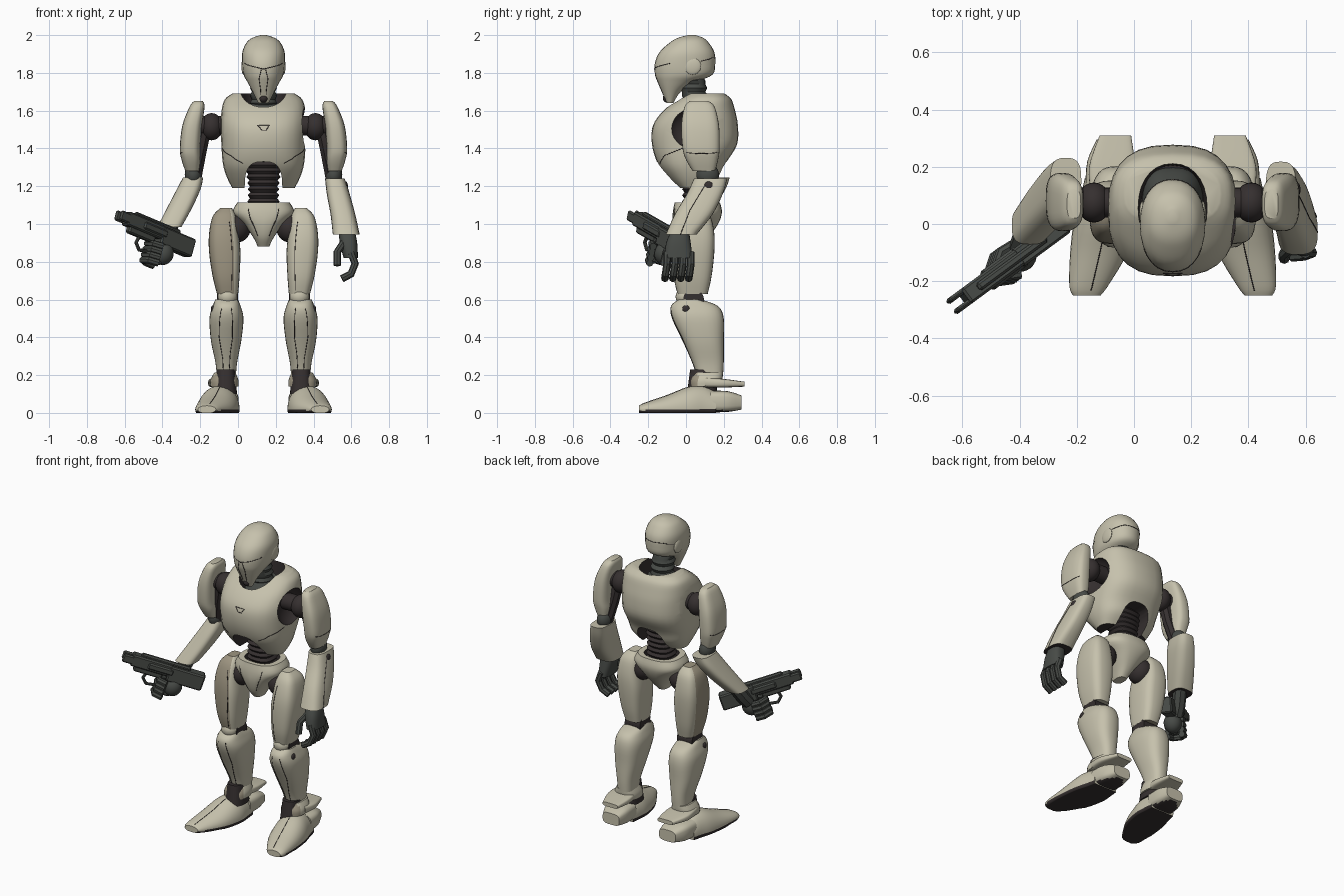
import bpy, bmesh, math
from mathutils import Matrix, Vector

start_cube = bpy.data.objects.get("Cube")
if start_cube:
    bpy.data.objects.remove(start_cube, do_unlink=True)


def material(name, colour):
    mat = bpy.data.materials.new(name)
    mat.use_nodes = True
    mat.diffuse_color = (*colour, 1)
    mat.node_tree.nodes["Principled BSDF"].inputs["Base Color"].default_value = (*colour, 1)
    return mat


ARMOUR = material("pale armour", (.565, .535, .415))
TAN = material("weathered tan", (.34, .3, .22))
JOINT = material("dark joint", (.036, .029, .029))
METAL = material("gun metal", (.064, .07, .063))

# The body stands off centre because of the outstretched weapon
CENTRE = Matrix.Translation((.135, 0, 0))
LEFT, RIGHT = CENTRE, CENTRE @ Matrix.Diagonal((-1, 1, 1, 1))
SIDES = (("left", LEFT), ("right", RIGHT))


def shade(mesh):
    mesh.shade_smooth()
    mesh.set_sharp_from_angle(angle=math.radians(35))


def finish(name, bm, mats, frame):
    bm.transform(frame)
    bmesh.ops.recalc_face_normals(bm, faces=bm.faces)
    mesh = bpy.data.meshes.new(name)
    bm.to_mesh(mesh)
    bm.free()
    for mat in mats:
        mesh.materials.append(mat)
    shade(mesh)
    ob = bpy.data.objects.new(name, mesh)
    bpy.context.collection.objects.link(ob)
    return ob


def smooth_rings(rings, steps):
    pts = [Vector(r) for r in rings]
    ext = [pts[0]] + pts + [pts[-1]]
    for a, b, c, d in zip(ext, ext[1:], ext[2:], ext[3:]):
        for k in range(steps):
            t = k / steps
            yield (b * 2 + (c - a) * t + (a * 2 - b * 5 + c * 4 - d) * t ** 2
                   + (b * 3 - a - c * 3 + d) * t ** 3) * .5
    yield pts[-1]


AXES = {"z": lambda a, b, c: (a, b, c), "y": lambda a, b, c: (a, c, b), "x": lambda a, b, c: (c, a, b)}


def loft(name, rings, mats, frame=LEFT, axis="z", power=2.6, sides=28, steps=4):
    """Skin rings of (centre a, centre b, position, radius a, radius b)."""
    bm, loops = bmesh.new(), []
    bend = lambda v: math.copysign(abs(v) ** (2 / power), v)
    for a, b, c, ra, rb in smooth_rings(rings, steps):
        angles = [math.tau * j / sides for j in range(sides)]
        loops.append([bm.verts.new(AXES[axis](a + ra * bend(math.cos(w)), b + rb * bend(math.sin(w)), c))
                      for w in angles])
    for low, high in zip(loops, loops[1:]):
        for j in range(sides):
            k = (j + 1) % sides
            bm.faces.new((low[j], low[k], high[k], high[j]))
    bm.faces.new(loops[0])
    bm.faces.new(loops[-1])
    return finish(name, bm, mats, frame)


def ball(name, centre, radii, mats, frame=LEFT):
    bm = bmesh.new()
    bmesh.ops.create_uvsphere(bm, u_segments=24, v_segments=14, radius=1,
                              matrix=Matrix.Translation(centre) @ Matrix.Diagonal((*radii, 1)))
    return finish(name, bm, mats, frame)


def box(name, centre, size, mats, frame=LEFT):
    bm = bmesh.new()
    bmesh.ops.create_cube(bm, size=1, matrix=Matrix.Translation(centre) @ Matrix.Diagonal((*size, 1)))
    bmesh.ops.bevel(bm, geom=bm.edges[:], offset=.008, segments=1, affect="EDGES")
    return finish(name, bm, mats, frame)


def evaluated_mesh(ob):
    bpy.context.view_layer.update()
    return bpy.data.meshes.new_from_object(ob.evaluated_get(bpy.context.evaluated_depsgraph_get()))


def tube(name, points, radius, mat, frame=LEFT):
    curve = bpy.data.curves.new(name, "CURVE")
    curve.dimensions = "3D"
    curve.bevel_depth, curve.bevel_resolution, curve.use_fill_caps = radius, 2, True
    line = curve.splines.new("POLY")
    line.points.add(len(points) - 1)
    for point, co in zip(line.points, points):
        point.co = (*(frame @ Vector(co)), 1)
    path = bpy.data.objects.new(name, curve)
    bpy.context.collection.objects.link(path)
    mesh = evaluated_mesh(path)
    bpy.data.objects.remove(path, do_unlink=True)
    mesh.materials.clear()
    mesh.materials.append(mat)
    shade(mesh)
    ob = bpy.data.objects.new(name, mesh)
    bpy.context.collection.objects.link(ob)


def seam(name, target, points, frame=LEFT, steps=6):
    """Thin dark panel line laid on the surface of a part."""
    bpy.context.view_layer.update()
    ends = [frame @ Vector(p) for p in points]
    path = [a.lerp(b, k / steps) for a, b in zip(ends, ends[1:]) for k in range(steps)] + [ends[-1]]
    tube(name, [target.closest_point_on_mesh(p)[1] for p in path], .002, JOINT, Matrix())


def paint(ob, index, rule):
    for face in ob.data.polygons:
        if rule(face.center, face.normal):
            face.material_index = index


def cut(target, cutter):
    paint(cutter, 1, lambda c, n: True)
    mod = target.modifiers.new("opening", "BOOLEAN")
    mod.operation, mod.solver, mod.object = "DIFFERENCE", "EXACT", cutter
    mesh = evaluated_mesh(target)
    target.modifiers.clear()
    target.data = mesh
    shade(mesh)
    bpy.data.objects.remove(cutter, do_unlink=True)


SHELL = [ARMOUR, JOINT]

# Chest shell with openings for neck, waist and arms
chest = loft("chest_shell", [
    (0, .04, 1.19, .165, .08), (0, .04, 1.25, .195, .14), (0, .03, 1.32, .215, .18),
    (0, .045, 1.42, .223, .225), (0, .05, 1.52, .226, .225), (0, .07, 1.6, .222, .19),
    (0, .1, 1.66, .205, .14), (0, .105, 1.69, .165, .1)], SHELL)
paint(chest, 1, lambda c, n: n.z < -.9)
cut(chest, loft("neck_cutter", [(0, .055, 1.53, .11, .15), (0, .055, 1.8, .128, .16)], SHELL, steps=1, power=2.2))
cut(chest, loft("waist_cutter", [(0, 1.18, -.4, .1, .15), (0, 1.18, .5, .1, .15)], SHELL, axis="y", steps=1, power=3))
for side, frame in SIDES:
    cut(chest, ball("arm_cutter", (.242, .05, 1.507), (.087, .14, .115), SHELL, frame))
    seam(side + "_chest_seam", chest, [(.12, -.18, 1.3), (.18, -.12, 1.36), (.22, -.02, 1.4)], frame)
seam("chest_badge", chest, [(-.035, -.2, 1.535), (.035, -.2, 1.535), (.015, -.2, 1.5),
                            (-.01, -.2, 1.5), (-.035, -.2, 1.535)], steps=3)

# Head, ears and face lines
head = loft("head", [
    (0, -.085, 1.64, .028, .018), (0, -.078, 1.7, .057, .05), (0, -.05, 1.75, .084, .1),
    (0, -.012, 1.79, .105, .152), (0, -.005, 1.85, .113, .16), (0, .005, 1.91, .112, .145),
    (0, .017, 1.96, .09, .103), (0, .024, 1.985, .06, .068), (0, .03, 2, .015, .02)], [ARMOUR], power=2.2)
ball("mouth_vent", (0, -.096, 1.666), (.024, .027, .025), [JOINT])
for side, frame in SIDES:
    ball(side + "_ear_disc", (.105, .035, 1.835), (.012, .045, .045), [ARMOUR], frame)
    seam(side + "_brow_line", head, [(0, -.2, 1.82), (.07, -.16, 1.835), (.11, -.09, 1.85)], frame)
    seam(side + "_face_line", head, [(.016, -.2, 1.82), (.03, -.19, 1.75), (.022, -.15, 1.67)], frame)
    seam(side + "_skull_line", head, [(.11, .08, 1.86), (.07, .16, 1.88), (0, .2, 1.88)], frame)

# Ribbed neck and waist
loft("neck_base", [(0, .06, 1.5, .11, .14), (0, .07, 1.56, .1, .12), (0, .07, 1.64, .07, .075)], [METAL])
loft("neck", [(0, .06 - .01 * (i // 3), 1.58 + .02 * i, .062 + .01 * (i % 2), .062 + .01 * (i % 2))
              for i in range(11)], [METAL], steps=1, power=2)
loft("waist", [(0, .06, 1.04 + .016 * i, .07 + .013 * (i % 2) + .0003 * (i - 8) ** 2, .068 + .013 * (i % 2))
               for i in range(21)], [JOINT], steps=1)

# Pelvis
pelvis = loft("pelvis", [
    (0, .03, .88, .03, .045), (0, .035, .93, .055, .085), (0, .05, 1, .105, .12),
    (0, .06, 1.06, .162, .13), (0, .06, 1.115, .138, .12)], SHELL)
cut(pelvis, loft("pelvis_cutter", [(0, .06, 1.05, .095, .085), (0, .06, 1.2, .11, .1)], SHELL, steps=1))

for side, frame in SIDES:
    seam(side + "_pelvis_line", pelvis, [(.09, -.1, 1.09), (.075, -.1, 1), (.045, -.08, .92)], frame)

    # Hip, thigh and knee
    ball(side + "_hip_joint", (.14, .05, .98), (.072, .078, .078), [JOINT], frame)
    thigh = loft(side + "_thigh", [
        (.198, .05, 1.085, .03, .04), (.207, .05, 1.04, .062, .08), (.21, .045, .95, .078, .105),
        (.205, .04, .85, .083, .11), (.198, .035, .72, .071, .1), (.19, .035, .63, .056, .08)],
        [ARMOUR, TAN], frame, power=3.2)
    if side == "right":
        paint(thigh, 1, lambda c, n: n.x < .4 and n.y < .2)
    seam(side + "_thigh_line", thigh, [(.165, -.09, 1.03), (.155, -.1, .85), (.16, -.08, .64)], frame)
    loft(side + "_knee", [(.04, .6, .135, .055, .055), (.04, .6, .245, .055, .055)], [JOINT], frame, "x", 2, steps=1)
    ball(side + "_knee_cap", (.19, -.005, .615), (.052, .05, .05), [ARMOUR], frame)

    # Shin and ankle
    shin = loft(side + "_shin", [
        (.195, .02, .6, .06, .06), (.195, .045, .565, .074, .125), (.196, .063, .5, .09, .137),
        (.198, .091, .38, .08, .109), (.197, .116, .27, .058, .084), (.197, .126, .2, .051, .07)],
        SHELL, frame)
    seam(side + "_shin_line_inner", shin, [(.165, -.1, .56), (.165, -.02, .4), (.18, .03, .22)], frame)
    seam(side + "_shin_line_outer", shin, [(.23, -.1, .56), (.235, -.02, .4), (.215, .03, .22)], frame)
    ball(side + "_shin_bolt", (.268, 0, .55), (.01, .02, .02), [JOINT], frame)
    loft(side + "_ankle_joint", [(.2, .085, .1, .06, .08), (.2, .09, .23, .048, .068)], [JOINT], frame, steps=1)
    cuff = loft(side + "_ankle_cuff", [(.207, .1, .14, .074, .076), (.207, .108, .175, .074, .084),
                                       (.204, .118, .215, .055, .078)], [ARMOUR, TAN], frame)
    paint(cuff, 1, lambda c, n: n.y < -.35)

    # Foot with dark sole, heel block and heel plate
    foot = loft(side + "_foot", [
        (.3, .018, -.25, .048, .02), (.293, .018, -.215, .068, .036), (.258, .018, -.1, .1, .075),
        (.236, .018, .02, .108, .122), (.226, .02, .1, .095, .122), (.222, .02, .16, .085, .09)],
        SHELL, frame, "y", 2.1)
    for vert in foot.data.vertices:
        vert.co.z = max(vert.co.z, 0)
    heel = loft(side + "_heel", [(.22, .06, .13, .085, .057), (.215, .06, .22, .083, .055),
                                 (.205, .055, .295, .06, .037)], SHELL, frame, "y", 3.6)
    for part in (foot, heel):
        paint(part, 1, lambda c, n: c.z < .014)
    seam(side + "_toe_line", foot, [(.285, -.24, .06), (.25, -.1, .12), (.23, 0, .16)], frame)
    loft(side + "_heel_plate", [(.215, .162, .1, .07, .028), (.212, .157, .2, .08, .023),
                                (.2, .152, .31, .055, .013)], [ARMOUR], frame, "y", 4)

    # Shoulder, upper arm and elbow
    loft(side + "_shoulder_axle", [(.075, 1.52, .12, .052, .052), (.075, 1.52, .36, .052, .052)],
         [JOINT], frame, "x", 2, steps=1)
    ball(side + "_shoulder_joint", (.275, .075, 1.515), (.06, .07, .072), [JOINT], frame)
    upper = loft(side + "_upper_arm", [
        (.345, .07, 1.65, .024, .05), (.352, .072, 1.62, .04, .08), (.378, .075, 1.52, .052, .1),
        (.389, .08, 1.4, .054, .098), (.384, .085, 1.34, .05, .085), (.378, .095, 1.28, .036, .06)],
        [ARMOUR], frame, power=3)
    seam(side + "_arm_line", upper, [(.45, -.02, 1.375), (.46, .08, 1.37), (.45, .19, 1.375)], frame)
    tube(side + "_inner_arm", [(.31, .07, 1.5), (.335, .08, 1.38), (.36, .11, 1.25)], .035, JOINT, frame)
    ball(side + "_elbow", (.372, .115, 1.26), (.045, .06, .06), [METAL], frame)

# Forearms: the left hangs, the right reaches forward
left_forearm = loft("left_forearm", [
    (.378, .13, 1.24, .052, .088), (.395, .1, 1.16, .06, .095), (.42, .04, 1.05, .065, .1),
    (.437, -.025, .945, .07, .082)], SHELL, power=3)
right_forearm = loft("right_forearm", [
    (.373, .15, 1.245, .054, .081), (.398, .12, 1.18, .063, .087), (.447, .06, 1.08, .066, .08),
    (.498, -.005, .985, .064, .066)], SHELL, RIGHT, power=3)
for part in (left_forearm, right_forearm):
    paint(part, 1, lambda c, n: n.z < -.95)
seam("left_forearm_line", left_forearm, [(.48, .1, 1.22), (.5, .02, 1.08), (.53, -.03, .95)])
ball("left_forearm_bolt", (.435, .12, 1.2), (.012, .025, .025), [JOINT])

# Left hand with curled fingers
loft("left_palm", [(.44, -.03, .97, .042, .045), (.45, -.04, .9, .046, .065), (.462, -.04, .82, .038, .075)], [METAL])
for i in range(4):
    y = -.1 + .042 * i
    tube(f"left_finger_{i}", [(.463, y, .85), (.485, y, .79), (.463, y - .008, .735), (.415, y - .012, .71)], .02, METAL)
tube("left_thumb", [(.43, -.07, .91), (.39, -.105, .85), (.39, -.12, .78)], .02, METAL)

# Weapon, built in a frame whose x axis runs toward the muzzle
forward = Vector((-.38, -.28, .16)).normalized()
across = forward.cross(Vector((0, 0, 1))).normalized()
GUN = Matrix.Translation((-.44, -.145, .955)) @ Matrix((forward, across, across.cross(forward))).transposed().to_4x4()
for name, centre, size in (
        ("receiver", (-.14, 0, -.005), (.22, .072, .1)),
        ("shroud", (.08, 0, .01), (.25, .064, .075)),
        ("top_rail", (0, 0, .052), (.31, .03, .024)),
        ("under_barrel", (.085, 0, -.037), (.18, .04, .045)),
        ("side_plate", (.02, 0, .008), (.16, .08, .04)),
        ("prong_inner", (.22, .022, .01), (.08, .02, .055)),
        ("prong_outer", (.22, -.022, .01), (.08, .02, .055)),
        ("grip", (-.06, 0, -.1), (.05, .042, .11))):
    box("weapon_" + name, centre, size, [METAL], GUN)
tube("weapon_trigger_guard", [(.09, 0, -.05), (.1, 0, -.09), (.07, 0, -.12), (-.03, 0, -.105)], .01, METAL, GUN)

# Right hand wrapped round the grip
tube("right_wrist", [(.485, .01, 1.01), (.515, -.04, .93), (.53, -.08, .88)], .042, METAL, RIGHT)
ball("right_palm", (-.088, 0, -.088), (.056, .054, .061), [METAL], GUN)
for i in range(4):
    z = -.065 - .031 * i
    tube(f"right_finger_{i}", [(-.08, .047, z), (-.03, .052, z), (.01, .027, z), (.006, -.027, z), (-.04, -.048, z)],
         .019, METAL, GUN)
